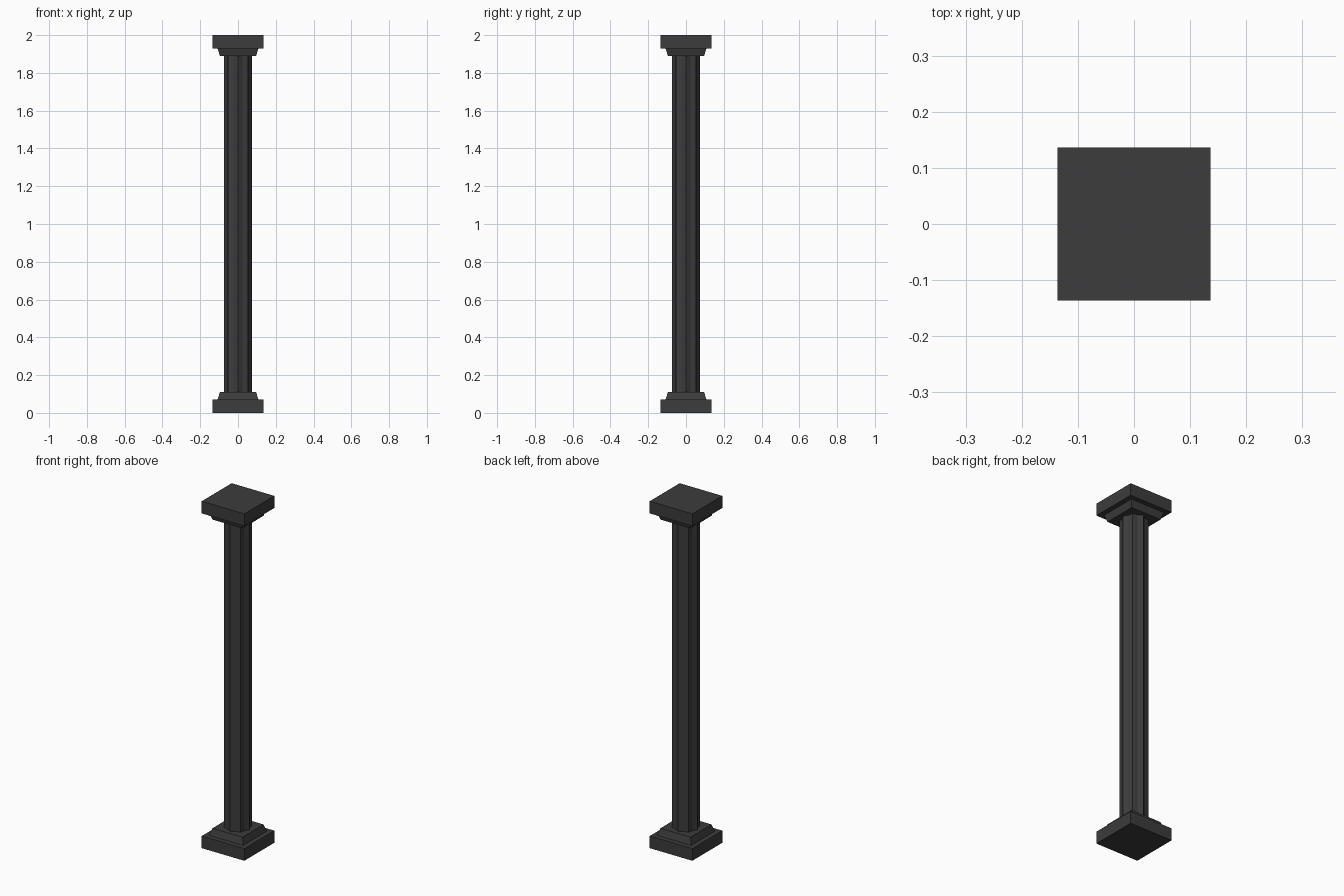
import bpy, bmesh
from math import sin, cos, pi

if "Cube" in bpy.data.objects:
    bpy.data.objects.remove(bpy.data.objects["Cube"])

mat = bpy.data.materials.new("dark_stone")
mat.diffuse_color = (0.045, 0.045, 0.045, 1)
mat.use_nodes = True
mat.node_tree.nodes["Principled BSDF"].inputs["Base Color"].default_value = mat.diffuse_color


def loft(name, rings):
    """Solid skinned through matching closed rings, listed bottom to top."""
    bm = bmesh.new()
    loops = [[bm.verts.new(p) for p in ring] for ring in rings]
    n = len(loops[0])
    for a, b in zip(loops, loops[1:]):
        for i in range(n):
            j = (i + 1) % n
            bm.faces.new((a[i], a[j], b[j], b[i]))
    bm.faces.new(loops[0][::-1])
    bm.faces.new(loops[-1])
    bmesh.ops.recalc_face_normals(bm, faces=bm.faces)
    mesh = bpy.data.meshes.new(name)
    bm.to_mesh(mesh)
    bm.free()
    mesh.materials.append(mat)
    obj = bpy.data.objects.new(name, mesh)
    bpy.context.collection.objects.link(obj)


def square(h, z):
    return [(-h, -h, z), (h, -h, z), (h, h, z), (-h, h, z)]


def fluted(z, ridge=0.074, valley=0.063, flutes=8):
    ring = []
    for i in range(flutes * 2):
        r = valley if i % 2 else ridge
        a = i * pi / flutes
        ring.append((r * cos(a), r * sin(a), z))
    return ring


# Square slab and tapered step, the same at both ends
slab = [(0.136, 0.0), (0.136, 0.07)]
step = [(0.108, 0.07), (0.096, 0.11)]
for part, profile in (("slab", slab), ("step", step)):
    loft("base_" + part, [square(h, z) for h, z in profile])
    loft("capital_" + part, [square(h, 2 - z) for h, z in reversed(profile)])

# Fluted shaft with eight ridges
loft("shaft", [fluted(0.11), fluted(1.89)])
